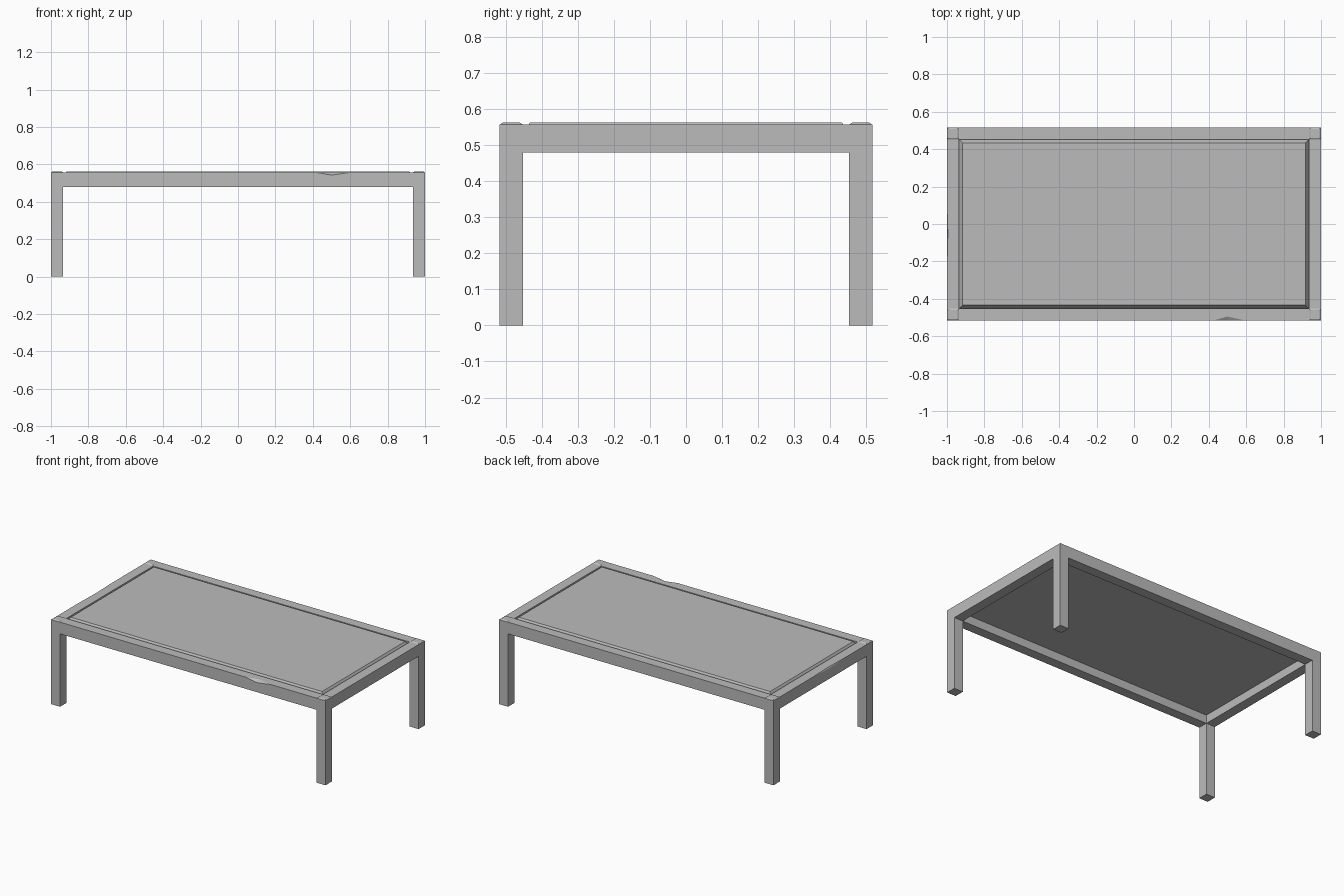
import bpy
import bmesh
from mathutils import Vector

cube = bpy.data.objects.get("Cube")
if cube:
    bpy.data.objects.remove(cube, do_unlink=True)

HX, HY = 1.0, 0.517           # half length and width
LEG = 0.065                   # leg and rail thickness
RAIL_LOW, RAIL_TOP, TOP = 0.48, 0.557, 0.563

grey = bpy.data.materials.new("plain grey")
grey.use_nodes = True
colour = (0.5, 0.5, 0.5, 1)
grey.diffuse_color = colour
grey.node_tree.nodes["Principled BSDF"].inputs["Base Color"].default_value = colour


def box(low, high):
    """Box mesh between two corners."""
    bm = bmesh.new()
    bmesh.ops.create_cube(bm, size=1)
    low, high = Vector(low), Vector(high)
    for v in bm.verts:
        v.co = (low + high) / 2 + v.co * (high - low)
    return bm


def taper_top(bm, inset):
    """Pull the upper vertices in towards the middle."""
    mid = sum((v.co for v in bm.verts), Vector()) / len(bm.verts)
    for v in bm.verts:
        if v.co.z > mid.z:
            for a in (0, 1):
                v.co[a] -= inset if v.co[a] > mid[a] else -inset


def chip(bm, along, start, middle, end, edge, inward, drop):
    """Shallow three-sided chip in the upper outer edge of a rail."""
    across = 1 - along
    inner = edge + inward
    for axis, place in ((along, start), (along, middle), (along, end), (across, inner)):
        point, normal = Vector(), Vector()
        point[axis], normal[axis] = place, 1
        bmesh.ops.bisect_plane(bm, geom=bm.verts[:] + bm.edges[:] + bm.faces[:],
                               plane_co=point, plane_no=normal)
    for v in bm.verts:
        if v.co.z < RAIL_TOP - 0.001:
            continue
        at = v.co[along]
        if abs(at - middle) < 0.001 and abs(v.co[across] - edge) < 0.001:
            v.co.z -= drop
        elif min(abs(at - start), abs(at - end)) < 0.001 and abs(v.co[across] - inner) < 0.001:
            v.co[across] = edge
    bmesh.ops.remove_doubles(bm, verts=bm.verts[:], dist=0.0005)


def finish(bm, name):
    bmesh.ops.recalc_face_normals(bm, faces=bm.faces[:])
    mesh = bpy.data.meshes.new(name)
    bm.to_mesh(mesh)
    bm.free()
    mesh.materials.append(grey)
    bpy.context.collection.objects.link(bpy.data.objects.new(name, mesh))


# Legs with a low bevelled cap on each
for sx, side in ((1, "left"), (-1, "right")):
    for sy, end in ((-1, "front"), (1, "back")):
        outer, inner = (sx * HX, sy * HY), (sx * (HX - LEG), sy * (HY - LEG))
        low = [min(p) for p in zip(outer, inner)]
        high = [max(p) for p in zip(outer, inner)]
        finish(box((*low, 0), (*high, RAIL_TOP)), f"{end}_{side}_leg")
        cap = box((*low, RAIL_TOP), (*high, TOP))
        taper_top(cap, 0.009)
        finish(cap, f"{end}_{side}_leg_cap")

# Long rails, the front one chipped
rx, ry = HX - LEG, HY - LEG
front = box((-rx, -HY, RAIL_LOW), (rx, -ry, RAIL_TOP))
chip(front, 0, 0.42, 0.5, 0.6, -HY, 0.022, 0.014)
finish(front, "front_rail")
finish(box((-rx, ry, RAIL_LOW), (rx, HY, RAIL_TOP)), "back_rail")

# Short end rails, the right one slightly worn
worn = box((-HX, -ry, RAIL_LOW), (-rx, ry, RAIL_TOP))
chip(worn, 1, -0.23, -0.05, 0.1, -HX, 0.005, 0.008)
finish(worn, "right_rail")
finish(box((rx, -ry, RAIL_LOW), (HX, ry, RAIL_TOP)), "left_rail")

# Table top panel with sloping edges, standing just above the rails
panel = box((-rx, -ry, 0.535), (rx, ry, TOP))
taper_top(panel, 0.019)
finish(panel, "top_panel")
